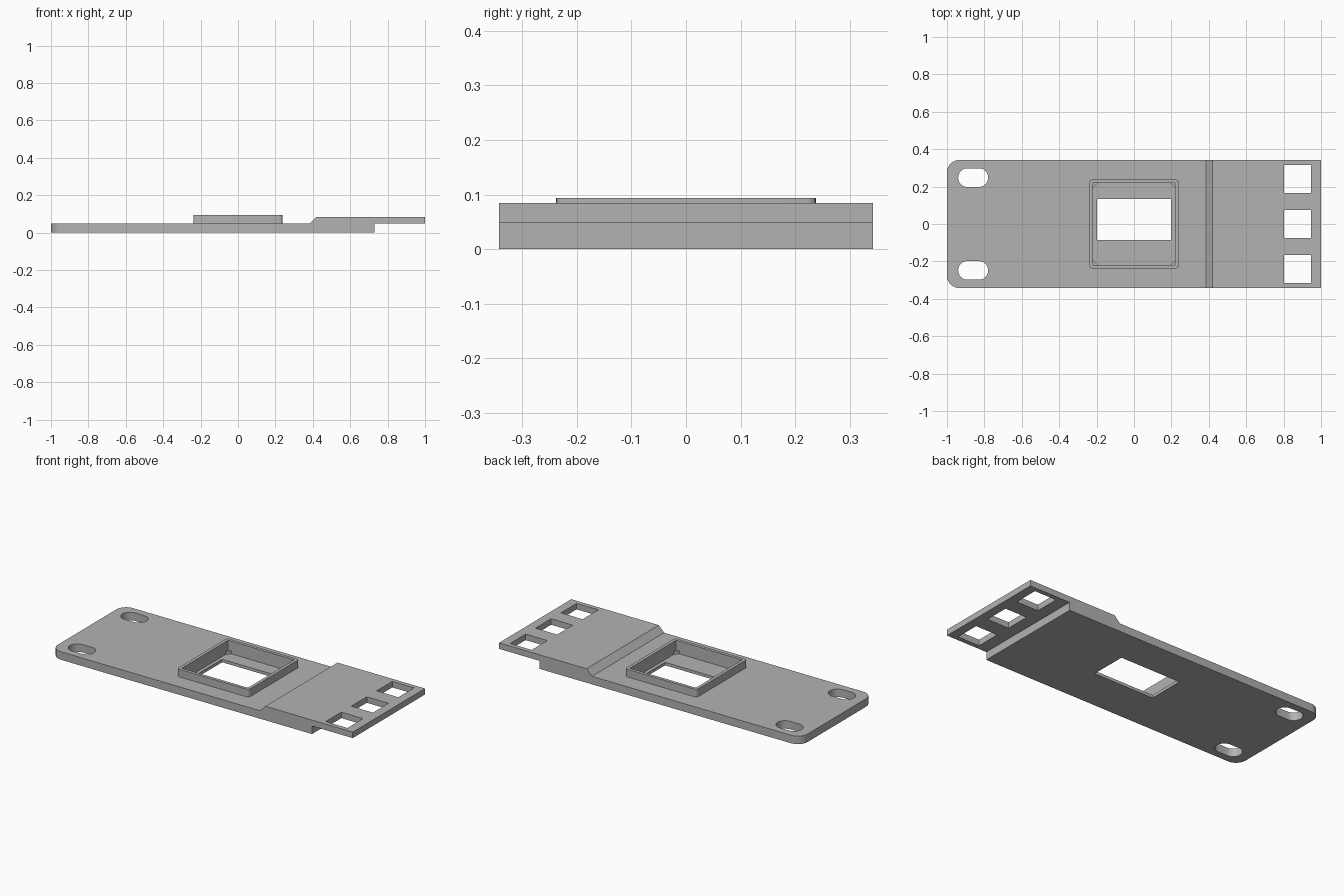
import bpy, bmesh, math
from mathutils import Vector

if "Cube" in bpy.data.objects:
    bpy.data.objects.remove(bpy.data.objects["Cube"])

grey = bpy.data.materials.new("plain grey")
grey.diffuse_color = (0.45, 0.45, 0.45, 1)
grey.use_nodes = True
grey.node_tree.nodes["Principled BSDF"].inputs["Base Color"].default_value = grey.diffuse_color


def prism(name, pts, start, end, to_3d):
    """Extrude a 2D outline between two levels."""
    bm = bmesh.new()
    face = bm.faces.new([bm.verts.new(to_3d(p, start)) for p in pts])
    ext = bmesh.ops.extrude_face_region(bm, geom=[face])
    move = to_3d((0, 0), end) - to_3d((0, 0), start)
    bmesh.ops.translate(bm, vec=move, verts=[v for v in ext["geom"] if isinstance(v, bmesh.types.BMVert)])
    bmesh.ops.recalc_face_normals(bm, faces=bm.faces)
    mesh = bpy.data.meshes.new(name)
    bm.to_mesh(mesh)
    bm.free()
    mesh.materials.append(grey)
    obj = bpy.data.objects.new(name, mesh)
    bpy.context.collection.objects.link(obj)
    return obj


def upright(name, pts, z0, z1):
    return prism(name, pts, z0, z1, lambda p, z: Vector((p[0], p[1], z)))


def rect(x0, x1, y0, y1, r=0, steps=8):
    """Rectangle outline, with rounded corners when r > 0."""
    if r == 0:
        return [(x0, y0), (x1, y0), (x1, y1), (x0, y1)]
    pts = []
    centres = [(x1 - r, y1 - r), (x0 + r, y1 - r), (x0 + r, y0 + r), (x1 - r, y0 + r)]
    for q, (cx, cy) in enumerate(centres):
        for i in range(steps + 1):
            a = math.pi / 2 * (q + i / steps)
            pts.append((cx + r * math.cos(a), cy + r * math.sin(a)))
    return pts


def combine(body, tool, operation):
    mod = body.modifiers.new("combine", "BOOLEAN")
    mod.operation, mod.object, mod.solver = operation, tool, "EXACT"
    bpy.context.view_layer.objects.active = body
    bpy.ops.object.modifier_apply(modifier=mod.name)
    bpy.data.objects.remove(tool, do_unlink=True)


# Stepped plate, from its side profile
T, TOP, W = 0.048, 0.084, 0.342
profile = [(-1, 0), (0.73, 0), (0.73, T), (1, T), (1, TOP), (0.42, TOP), (0.384, T), (-1, T)]
plate = prism("mounting_plate", profile, -W, W, lambda p, y: Vector((p[0], y, p[1])))

# Rounded corners on the left end
combine(plate, upright("corner_shape", rect(-1, 1.5, -W, W, 0.065), -1, 1), "INTERSECT")

# Raised square frame
combine(plate, upright("frame", rect(-0.238, 0.238, -0.238, 0.238, 0.016, 4), 0.03, 0.094), "UNION")

# Pocket with a window in its floor
FLOOR, IN = 0.018, 0.219
combine(plate, upright("pocket", rect(-IN, IN, -IN, IN), FLOOR, 0.2), "DIFFERENCE")
combine(plate, upright("window", rect(-0.199, 0.199, -0.086, 0.134), -0.1, 0.2), "DIFFERENCE")

# Slots at the left end, square holes at the right end
for y in (-0.248, 0.248):
    combine(plate, upright("slot", rect(-0.94, -0.78, y - 0.05, y + 0.05, 0.0499), -0.1, 0.2), "DIFFERENCE")
for y in (-0.241, 0, 0.241):
    combine(plate, upright("hole", rect(0.802, 0.946, y - 0.074, y + 0.074), -0.1, 0.2), "DIFFERENCE")

# Small corner supports inside the pocket
for sx in (-1, 1):
    for sy in (-1, 1):
        tri = [(sx * IN, sy * IN), (sx * (IN - 0.024), sy * IN), (sx * IN, sy * (IN - 0.024))]
        upright("corner_support", tri, FLOOR, 0.036)

bpy.ops.object.select_all(action="DESELECT")
plate.select_set(True)
bpy.context.view_layer.objects.active = plate
bpy.ops.object.shade_smooth_by_angle(angle=math.radians(30))
